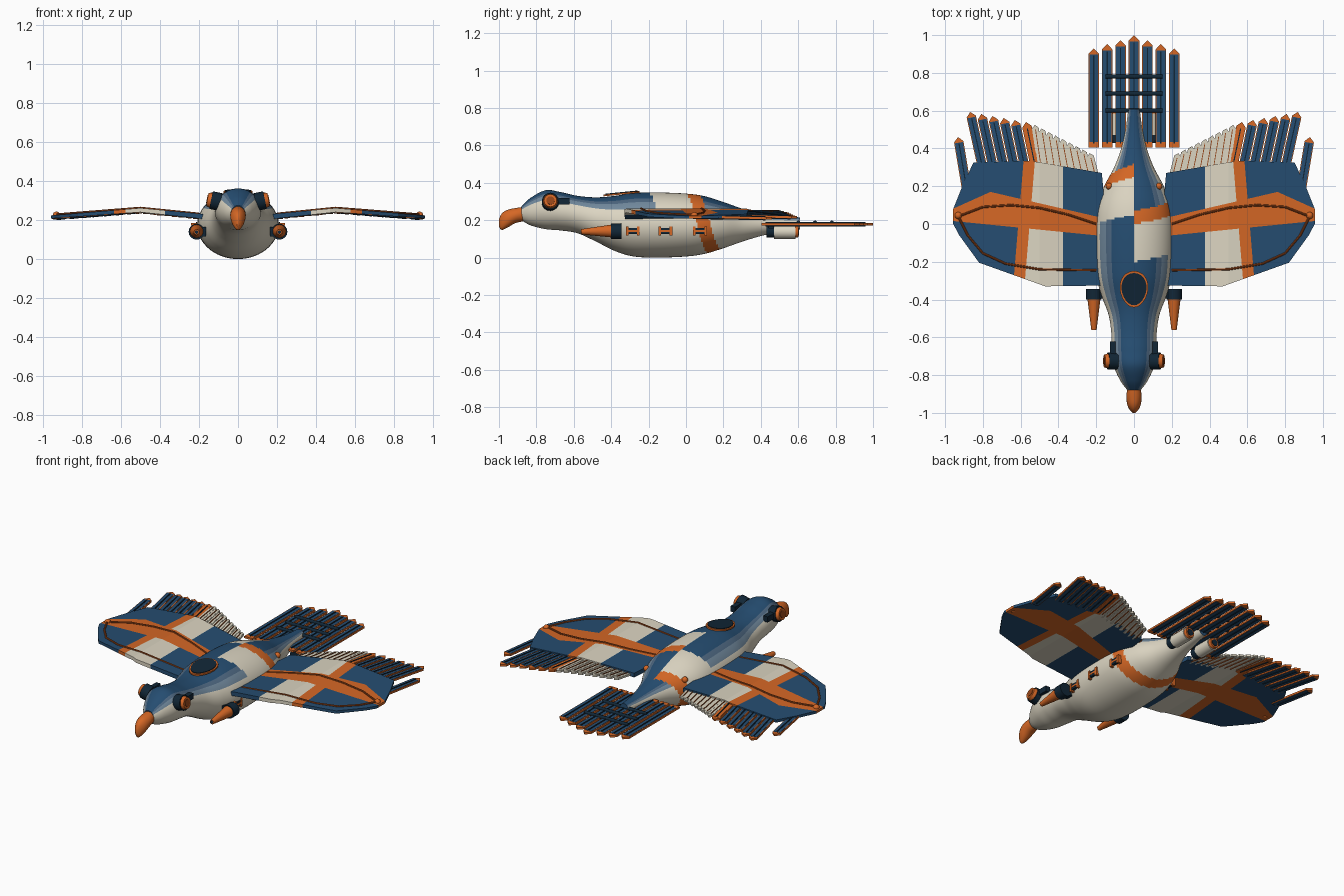
import bpy, bmesh, math
from mathutils import Vector

if "Cube" in bpy.data.objects:
    bpy.data.objects.remove(bpy.data.objects["Cube"])

def mat(name, r, g, b):
    lin = [((c / 255 + 0.055) / 1.055) ** 2.4 for c in (r, g, b)]
    m = bpy.data.materials.new(name)
    m.diffuse_color = (*lin, 1)
    m.use_nodes = True
    m.node_tree.nodes["Principled BSDF"].inputs["Base Color"].default_value = m.diffuse_color
    return m

MATS = [mat("deep blue", 37, 77, 113), mat("cream", 220, 213, 194), mat("orange", 213, 103, 37),
        mat("dark navy", 17, 38, 54), mat("slate blue", 78, 104, 130), mat("pale slate", 112, 136, 156),
        mat("rust", 150, 70, 26)]
BLUE, CREAM, ORANGE, NAVY, SLATE, PALE, RUST = range(7)

def finish(name, bm, smooth=None):
    bmesh.ops.recalc_face_normals(bm, faces=bm.faces)
    me = bpy.data.meshes.new(name)
    bm.to_mesh(me)
    bm.free()
    for m in MATS:
        me.materials.append(m)
    ob = bpy.data.objects.new(name, me)
    bpy.context.collection.objects.link(ob)
    if smooth:
        bpy.context.view_layer.objects.active = ob
        ob.select_set(True)
        bpy.ops.object.shade_smooth_by_angle(angle=math.radians(smooth))
        ob.select_set(False)
    return ob

def catmull(keys, steps):
    out, n = [], len(keys)
    for i in range(n - 1):
        p = [keys[max(0, min(n - 1, i + k))] for k in (-1, 0, 1, 2)]
        for s in range(steps):
            t = s / steps
            out.append([0.5 * (2 * b + (c - a) * t + (2 * a - 5 * b + 4 * c - d) * t * t
                        + (3 * b - a - 3 * c + d) * t ** 3) for a, b, c, d in zip(*p)])
    return out + [list(keys[-1])]

def loft(name, keys, steps, seg, rule):
    # keys: y, half width, bottom z, top z; rule picks a colour from y and turn fraction
    bm, rings = bmesh.new(), []
    for y, w, lo, hi in catmull(keys, steps):
        rings.append((y, [bm.verts.new((w * math.sin(2 * math.pi * i / seg), y,
                     (lo + hi) / 2 + (hi - lo) / 2 * math.cos(2 * math.pi * i / seg))) for i in range(seg)]))
    for (ya, a), (yb, b) in zip(rings, rings[1:]):
        for i in range(seg):
            j = (i + 1) % seg
            bm.faces.new((a[i], a[j], b[j], b[i])).material_index = rule((ya + yb) / 2, (i + 0.5) / seg)
    for y, r in (rings[0], rings[-1]):
        bm.faces.new(r).material_index = rule(y, 0)
    return finish(name, bm, 40)

def rod(bm, a, b, r, col, r2=None, seg=12):
    a, b = Vector(a), Vector(b)
    d = b - a
    m = d.to_track_quat('Z', 'Y').to_matrix().to_4x4()
    m.translation = (a + b) / 2
    res = bmesh.ops.create_cone(bm, cap_ends=True, segments=seg, radius1=r,
                                radius2=r if r2 is None else r2, depth=d.length, matrix=m)
    for f in {f for v in res['verts'] for f in v.link_faces}:
        f.material_index = col

def box(bm, c, size, col):
    vs = bmesh.ops.create_cube(bm, size=1)['verts']
    for v in vs:
        v.co = Vector(c) + Vector(a * b for a, b in zip(v.co, size))
    for f in {f for v in vs for f in v.link_faces}:
        f.material_index = col

def ball(bm, c, r, col):
    vs = bmesh.ops.create_uvsphere(bm, u_segments=12, v_segments=8, radius=r)['verts']
    bmesh.ops.translate(bm, verts=vs, vec=c)
    for f in {f for v in vs for f in v.link_faces}:
        f.material_index = col

# Body: blue back, slate flanks, cream belly, one stripe winding round
def body_rule(y, f):
    s = y - (0.033 + 0.25 * f)
    if abs(s) < 0.035:
        return ORANGE
    if -0.235 < s < 0:
        return CREAM
    deg = 360 * min(f, 1 - f)
    return BLUE if deg < 33 else SLATE if deg < 46 else PALE if deg < 62 else CREAM

loft("body", [(-0.88, 0.035, 0.20, 0.275), (-0.83, 0.072, 0.172, 0.32), (-0.75, 0.108, 0.152, 0.36),
              (-0.67, 0.118, 0.145, 0.35), (-0.58, 0.12, 0.13, 0.33), (-0.48, 0.135, 0.085, 0.322),
              (-0.38, 0.172, 0.035, 0.33), (-0.28, 0.198, 0.006, 0.345), (-0.15, 0.208, 0, 0.348),
              (0, 0.208, 0.006, 0.342), (0.1, 0.195, 0.02, 0.328), (0.2, 0.158, 0.05, 0.297),
              (0.3, 0.105, 0.085, 0.262), (0.4, 0.068, 0.115, 0.238), (0.5, 0.045, 0.135, 0.222),
              (0.61, 0.03, 0.15, 0.215)], 10, 72, body_rule)

# Hooked beak
loft("beak", [(-0.86, 0.034, 0.195, 0.272), (-0.91, 0.04, 0.185, 0.265), (-0.955, 0.036, 0.16, 0.255),
              (-0.985, 0.022, 0.148, 0.235), (-1.0, 0.006, 0.165, 0.205)], 5, 20, lambda y, f: ORANGE)

# Teardrop hatch on the back
bm = bmesh.new()
for k, (sc, lift, col) in enumerate([(1, 0, ORANGE), (0.88, 0.004, NAVY)]):
    pts = []
    for i in range(24):
        a = 2 * math.pi * i / 24
        x, y = 0.075 * math.sin(a) * sc * (1 + 0.12 * math.cos(a)), 0.097 * math.cos(a) * sc
        pts.append(bm.verts.new((x, y - 0.345, 0.346 + lift + 0.1 * y)))
    f = bm.faces.new(pts)
    for g in bmesh.ops.extrude_face_region(bm, geom=[f])['geom']:
        if isinstance(g, bmesh.types.BMVert):
            g.co.z -= 0.009
    for f in bm.faces:
        if k == 0 or f.verts[0] in pts:
            f.material_index = col
finish("back_hatch", bm)

def feather(bm, base, tip, w, fill, tipcol, rib=NAVY, th=0.012, basecol=None):
    # flat pointed plate with a thin rim, coloured tip and a raised rib
    base, tip = Vector(base), Vector(tip)
    d = (tip - base).normalized()
    side = d.cross(Vector((0, 0, 1))).normalized() * (w / 2)
    up = side.cross(d).normalized() * (th / 2)
    L = (tip - base).length
    def prism(shrink, h, l0, l1, col, pointed):
        s = side * (1 - shrink)
        out = [base + d * l0 - s, base + d * l0 + s]
        if pointed:
            out += [base + d * (l1 - w * 0.5) + s, base + d * l1, base + d * (l1 - w * 0.5) - s]
        else:
            out += [base + d * l1 + s, base + d * l1 - s]
        top = [bm.verts.new(p + up * h) for p in out]
        bot = [bm.verts.new(p - up * h) for p in out]
        fs = [bm.faces.new(top), bm.faces.new(bot[::-1])]
        fs += [bm.faces.new((top[i], bot[i], bot[i - 1], top[i - 1])) for i in range(len(out))]
        for f in fs:
            f.material_index = col
    prism(0, 1, 0, L, tipcol, True)
    prism(0.16, 1.25, 0.03 if basecol else 0, L - w * 0.6, fill, False)
    prism(0.88, 1.9, 0.02, L - w * 0.7, rib, False)

# Tail fan with cross bars
bm = bmesh.new()
for i in range(-3, 4):
    feather(bm, (i * 0.071, 0.405, 0.178), (i * 0.071, (1.0, 0.972, 0.952, 0.93)[abs(i)], 0.178),
            0.056, BLUE, ORANGE, th=0.012, basecol=ORANGE)
finish("tail_feathers", bm)
bm = bmesh.new()
for y in (0.6, 0.69, 0.78):
    rod(bm, (-0.15, y, 0.187), (0.15, y, 0.187), 0.011, NAVY)
box(bm, (0, 0.455, 0.165), (0.26, 0.03, 0.02), NAVY)
finish("tail_bars", bm, 40)

# Wings
def wing_z(x):
    k = [(0, 0.195), (0.2, 0.222), (0.5, 0.252), (0.97, 0.215)]
    for (a, za), (b, zb) in zip(k, k[1:]):
        if x <= b:
            return za + (zb - za) * (x - a) / (b - a)
    return k[-1][1]

def line(a, b, x):
    return a[1] + (b[1] - a[1]) * (x - a[0]) / (b[0] - a[0])

OUT = [(0.12, -0.325), (0.47, -0.33), (0.82, -0.205), (0.925, -0.06), (0.957, 0.0), (0.957, 0.08),
       (0.905, 0.21), (0.85, 0.325), (0.55, 0.335), (0.17, 0.27)]
UP1, UP2 = ((0.2, 0.04), (0.76, 0.17)), ((0.76, 0.17), (0.96, 0.08))
LOW, CROSS = ((0.2, -0.06), (0.95, 0.015)), ((-0.27, 0.605), (0.33, 0.555))

def wing_rule(x, y):
    xc = line(*CROSS, y)
    if abs(x - xc) < 0.03 or line(*LOW, x) < y < min(line(*UP1, x), line(*UP2, x)):
        return ORANGE
    if x > xc:
        return BLUE
    return CREAM if x > 0.375 else BLUE

for s, side in ((1, "right"), (-1, "left")):
    bm = bmesh.new()
    bm.faces.new([bm.verts.new((x, y, 0)) for x, y in OUT])
    cuts = [((x, 0), (x, 1)) for x in (0.2, 0.375, 0.5)] + [UP1, UP2, LOW]
    cuts += [((CROSS[0][1] + o, CROSS[0][0]), (CROSS[1][1] + o, CROSS[1][0])) for o in (-0.03, 0.03)]
    for a, b in cuts:
        bmesh.ops.bisect_plane(bm, geom=bm.verts[:] + bm.edges[:] + bm.faces[:], dist=1e-5,
                               plane_co=(*a, 0), plane_no=(b[1] - a[1], a[0] - b[0], 0))
    for f in bm.faces:
        c = f.calc_center_median()
        f.material_index = wing_rule(c.x, c.y)
    # thin slab: lower skin copied down, slimmer at the tip
    new = bmesh.ops.extrude_face_region(bm, geom=bm.faces[:])['geom']
    low = {g for g in new if isinstance(g, bmesh.types.BMVert)}
    for v in bm.verts:
        x = v.co.x
        v.co = (s * x, v.co.y, wing_z(x) + ((-0.016 + 0.008 * x) if v in low else 0.012 - 0.005 * x))
    finish(side + "_wing", bm)

    # Flight feathers: short cream inner row, long blue outer row, small wingtip feather
    bm = bmesh.new()
    def add(bx, by, tx, ty, w, fill, tipcol, rib):
        feather(bm, (s * bx, by, wing_z(bx) - 0.006), (s * tx, ty, wing_z(tx) - 0.008), w, fill, tipcol, rib)
    for i in range(9):
        t = i / 8
        add(0.20 + 0.29 * t, 0.24 + 0.05 * t, 0.235 + 0.29 * t, 0.375 + 0.15 * t, 0.036, CREAM, CREAM, RUST)
    for i in range(6):
        t = i / 5
        add(0.52 + 0.28 * t, 0.29, 0.572 + 0.295 * t, 0.54 + 0.053 * t, 0.05, BLUE if i else ORANGE, ORANGE, NAVY)
    add(0.885, 0.18, 0.932, 0.46, 0.05, BLUE, ORANGE, NAVY)
    finish(side + "_flight_feathers", bm)

    # Raised wing lines and wingtip lamp
    bm = bmesh.new()
    for path in ([(0.2, -0.245), (0.5, -0.24), (0.68, -0.21), (0.8, -0.155), (0.88, -0.06), (0.93, 0.04)],
                 [(0.2, 0.0), (0.35, 0.05), (0.5, 0.085), (0.65, 0.1), (0.8, 0.09), (0.93, 0.04)]):
        for a, b in zip(path, path[1:]):
            rod(bm, (s * a[0], a[1], wing_z(a[0]) + 0.01), (s * b[0], b[1], wing_z(b[0]) + 0.01), 0.006, RUST, seg=8)
    ball(bm, (s * 0.93, 0.045, wing_z(0.93) + 0.006), 0.019, ORANGE)
    finish(side + "_wing_lines", bm, 40)

    # Eye lamp with dark housing
    bm = bmesh.new()
    rod(bm, (s * 0.09, -0.725, 0.292), (s * 0.138, -0.725, 0.302), 0.046, NAVY, seg=16)
    rod(bm, (s * 0.13, -0.725, 0.300), (s * 0.157, -0.725, 0.305), 0.042, ORANGE, 0.034, seg=16)
    rod(bm, (s * 0.15, -0.725, 0.304), (s * 0.160, -0.725, 0.306), 0.022, RUST, seg=16)
    box(bm, (s * 0.113, -0.655, 0.302), (0.03, 0.065, 0.035), NAVY)
    finish(side + "_eye", bm, 40)

    # Forward cannon
    bm = bmesh.new()
    rod(bm, (s * 0.212, -0.345, 0.14), (s * 0.212, -0.4, 0.14), 0.041, NAVY, seg=16)
    rod(bm, (s * 0.212, -0.4, 0.142), (s * 0.212, -0.56, 0.138), 0.034, ORANGE, 0.014, seg=16)
    rod(bm, (s * 0.212, -0.55, 0.138), (s * 0.212, -0.562, 0.138), 0.009, NAVY)
    box(bm, (s * 0.19, -0.37, 0.14), (0.05, 0.05, 0.05), NAVY)
    finish(side + "_cannon", bm, 40)

    # Side ports: dark plate between orange brackets
    bm = bmesh.new()
    for y, x in ((-0.285, 0.193), (-0.11, 0.205), (0.075, 0.199)):
        box(bm, (s * x, y, 0.142), (0.018, 0.055, 0.034), NAVY)
        for o in (-0.03, 0.03):
            box(bm, (s * x, y + o, 0.142), (0.024, 0.014, 0.05), ORANGE)
        box(bm, (s * x, y, 0.142), (0.022, 0.05, 0.01), ORANGE)
    finish(side + "_side_ports", bm)

    # Tail engine
    bm = bmesh.new()
    rod(bm, (s * 0.09, 0.43, 0.14), (s * 0.09, 0.475, 0.14), 0.033, NAVY, seg=20)
    rod(bm, (s * 0.09, 0.47, 0.138), (s * 0.09, 0.585, 0.138), 0.038, CREAM, seg=20)
    rod(bm, (s * 0.09, 0.58, 0.138), (s * 0.09, 0.602, 0.138), 0.033, ORANGE, 0.029, seg=20)
    rod(bm, (s * 0.09, 0.59, 0.138), (s * 0.09, 0.605, 0.138), 0.02, NAVY, seg=20)
    finish(side + "_tail_engine", bm, 40)

    # Back light
    bm = bmesh.new()
    ball(bm, (s * 0.132, 0.2, 0.243), 0.018, ORANGE)
    finish(side + "_back_light", bm, 60)
